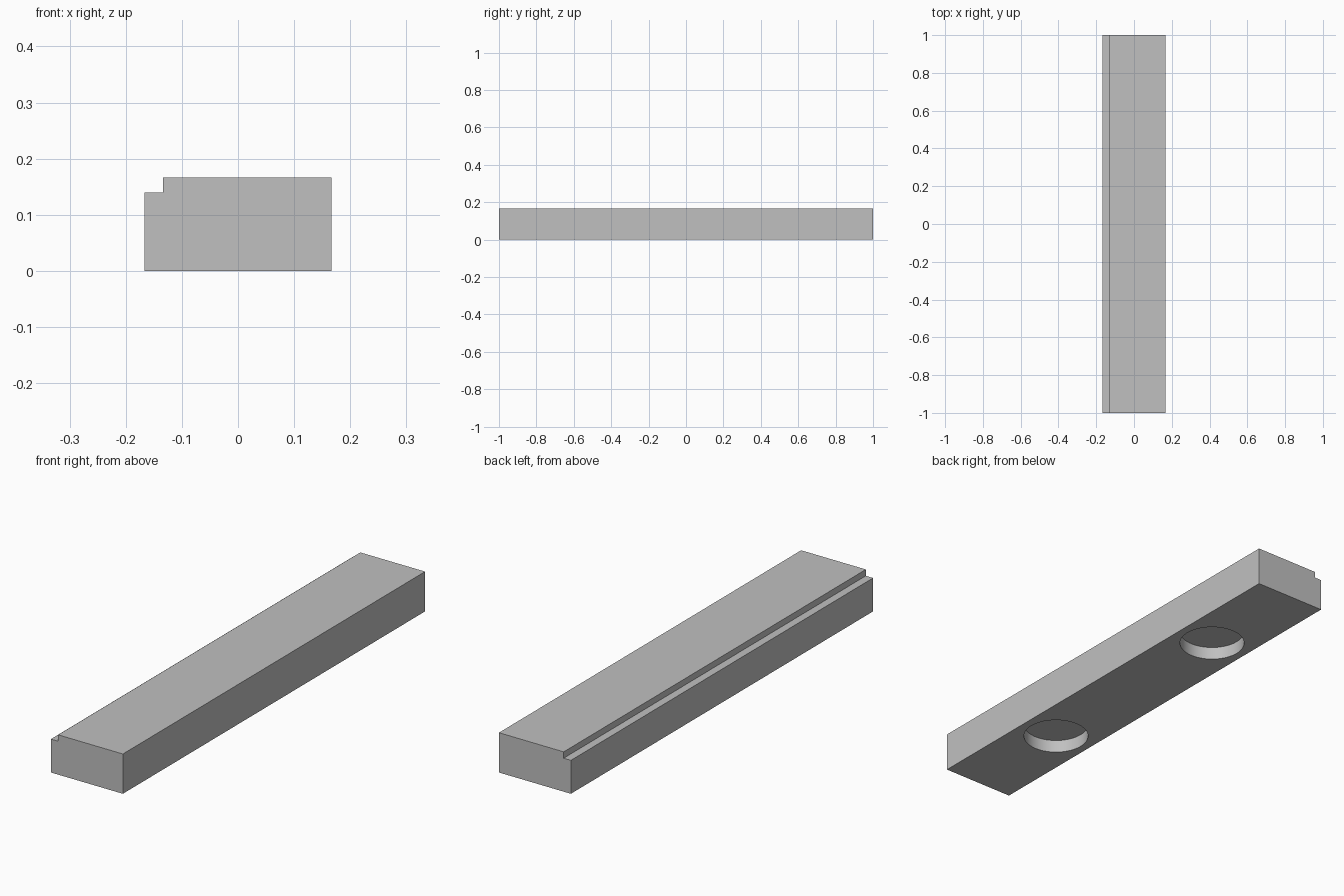
import bpy
import bmesh

default_cube = bpy.data.objects.get("Cube")
if default_cube:
    bpy.data.objects.remove(default_cube, do_unlink=True)

HALF_LENGTH, HALF_WIDTH, HEIGHT = 1.0, 0.1667, 0.1667
LEDGE_X, LEDGE_Z = -0.1333, 0.14
HOLE_RADIUS, HOLE_DEPTH, HOLE_Y = 0.132, 0.055, 0.5

# Plain grey material
grey = bpy.data.materials.new("plain grey")
grey.use_nodes = True
colour = (0.527, 0.527, 0.527, 1)
grey.diffuse_color = colour
for node in grey.node_tree.nodes:
    if node.type == "BSDF_PRINCIPLED":
        node.inputs["Base Color"].default_value = colour

# Bar: stepped cross-section extruded from front to back
profile = [(-HALF_WIDTH, 0), (HALF_WIDTH, 0), (HALF_WIDTH, HEIGHT),
           (LEDGE_X, HEIGHT), (LEDGE_X, LEDGE_Z), (-HALF_WIDTH, LEDGE_Z)]
bm = bmesh.new()
section = bm.faces.new([bm.verts.new((x, -HALF_LENGTH, z)) for x, z in profile])
extruded = bmesh.ops.extrude_face_region(bm, geom=[section])["geom"]
back_verts = [v for v in extruded if isinstance(v, bmesh.types.BMVert)]
bmesh.ops.translate(bm, verts=back_verts, vec=(0, 2 * HALF_LENGTH, 0))
bmesh.ops.recalc_face_normals(bm, faces=bm.faces[:])
mesh = bpy.data.meshes.new("stepped_bar")
bm.to_mesh(mesh)
bm.free()
bar = bpy.data.objects.new("stepped_bar", mesh)
bpy.context.collection.objects.link(bar)
mesh.materials.append(grey)

# Two round blind pockets in the underside
for y in (-HOLE_Y, HOLE_Y):
    bpy.ops.mesh.primitive_cylinder_add(vertices=64, radius=HOLE_RADIUS,
                                        depth=2 * HOLE_DEPTH, location=(0, y, 0))
    cutter = bpy.context.object
    cutter.name = "pocket_cutter"
    cutter.hide_render = True
    cutter.data.materials.append(grey)
    cut = bar.modifiers.new("pocket", "BOOLEAN")
    cut.operation = "DIFFERENCE"
    cut.solver = "EXACT"
    cut.object = cutter
    bpy.context.view_layer.objects.active = bar
    bpy.ops.object.modifier_apply(modifier=cut.name)
    bpy.data.objects.remove(cutter, do_unlink=True)

# Smooth pocket walls, sharp edges elsewhere
bpy.ops.object.select_all(action="DESELECT")
bar.select_set(True)
bpy.context.view_layer.objects.active = bar
bpy.ops.object.shade_smooth_by_angle()
